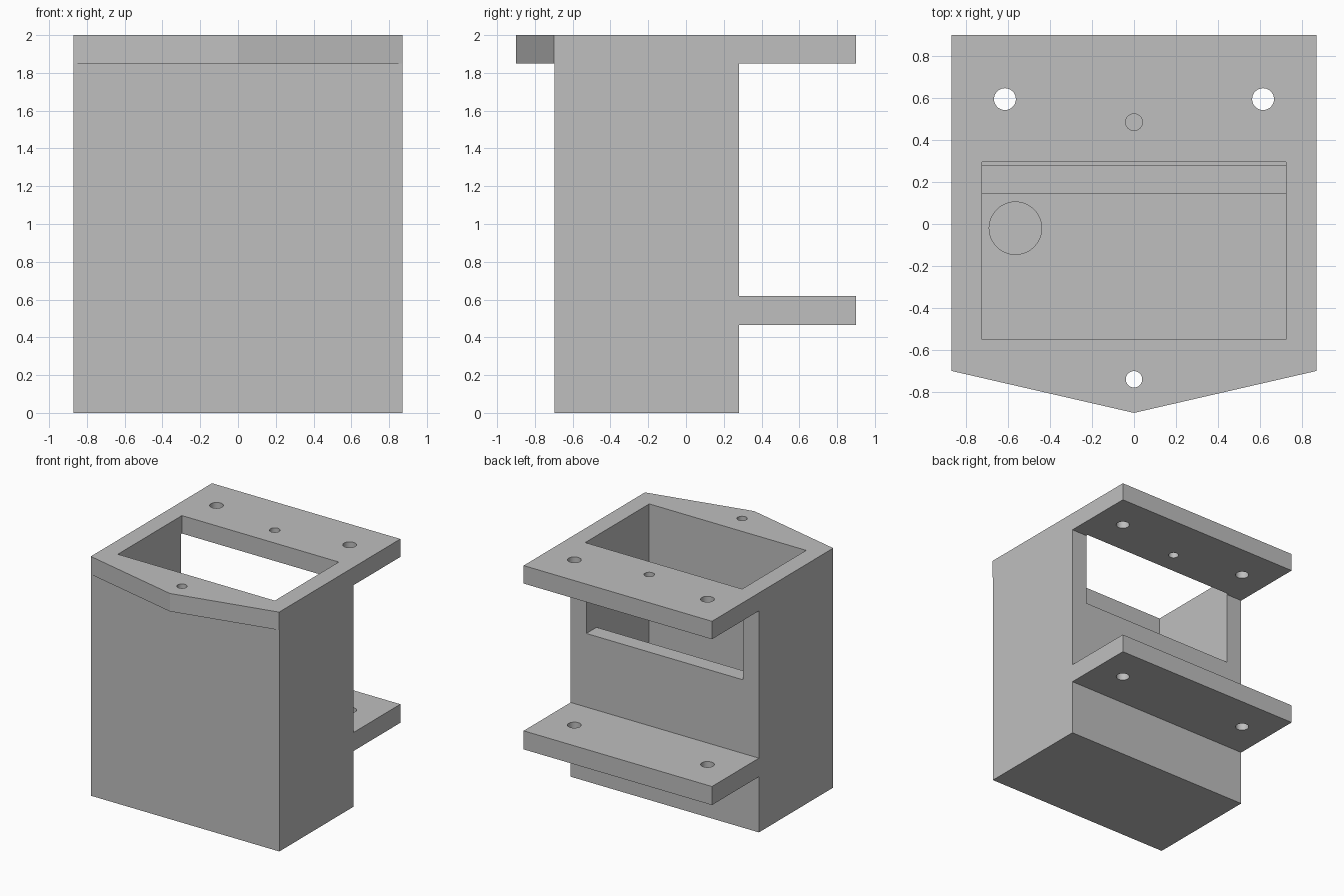
import bpy
import bmesh
from math import radians
from mathutils import Vector

old = bpy.data.objects.get("Cube")
if old:
    bpy.data.objects.remove(old, do_unlink=True)

# Main sizes
HALF_X = 0.87
FRONT, BACK, WALL_BACK = -0.697, 0.9, 0.28
PLATE_Z = 1.85
SHELF_BOTTOM, SHELF_TOP = 0.465, 0.62
SILL_Z = 1.235
FLOOR_Z = 0.15
CAVITY_X = 0.725

grey = bpy.data.materials.new("plain grey")
grey.use_nodes = True
colour = (0.52, 0.52, 0.52, 1)
grey.diffuse_color = colour
grey.node_tree.nodes["Principled BSDF"].inputs["Base Color"].default_value = colour


def finish(name, bm):
    bmesh.ops.recalc_face_normals(bm, faces=bm.faces[:])
    mesh = bpy.data.meshes.new(name)
    bm.to_mesh(mesh)
    bm.free()
    mesh.materials.append(grey)
    obj = bpy.data.objects.new(name, mesh)
    bpy.context.collection.objects.link(obj)
    return obj


def prism(name, points, offset):
    """Extrude a closed 3D outline by an offset."""
    bm = bmesh.new()
    face = bm.faces.new([bm.verts.new(p) for p in points])
    extruded = bmesh.ops.extrude_face_region(bm, geom=[face])["geom"]
    verts = [v for v in extruded if isinstance(v, bmesh.types.BMVert)]
    bmesh.ops.translate(bm, verts=verts, vec=Vector(offset))
    return finish(name, bm)


def side_cutter(name, profile, half_x):
    return prism(name, [(-half_x, y, z) for y, z in profile], (2 * half_x, 0, 0))


def block(name, y0, y1, z0, z1):
    return side_cutter(name, [(y0, z0), (y1, z0), (y1, z1), (y0, z1)], 1)


def drill(name, x, y, radius, z0, z1):
    bm = bmesh.new()
    bmesh.ops.create_cone(bm, cap_ends=True, segments=48, radius1=radius,
                          radius2=radius, depth=z1 - z0)
    bmesh.ops.translate(bm, verts=bm.verts[:], vec=(x, y, (z0 + z1) / 2))
    return finish(name, bm)


# Full plan outline with the pointed front
bracket = prism("bracket_housing", [
    (-HALF_X, BACK, 0), (-HALF_X, -0.7, 0), (0, -BACK, 0),
    (HALF_X, -0.7, 0), (HALF_X, BACK, 0)], (0, 0, 2))

cutters = [
    # Space under the pointed lip and around the rear flanges
    block("front_relief", -1, FRONT, -0.1, PLATE_Z),
    block("upper_rear_relief", WALL_BACK, 1, SHELF_TOP, PLATE_Z),
    block("lower_rear_relief", WALL_BACK, 1, -0.1, SHELF_BOTTOM),
    # Open box with the rear window above the sill
    side_cutter("cavity", [
        (-0.55, FLOOR_Z), (0.145, FLOOR_Z), (0.145, SILL_Z),
        (0.295, SILL_Z), (0.295, 2.1), (-0.55, 2.1)], CAVITY_X),
    # Round pocket in the floor
    drill("floor_pocket", -0.565, -0.02, 0.125, 0.07, 0.3),
    # Small holes through the top plate
    drill("front_hole", 0, -0.74, 0.039, 1.7, 2.1),
    drill("rear_hole", 0, 0.485, 0.04, 1.7, 2.1),
]
# Mounting holes through both flanges
for side in (-1, 1):
    cutters.append(drill("mounting_hole", side * 0.615, 0.595, 0.052, 0.3, 2.1))

bpy.ops.object.select_all(action="DESELECT")
bracket.select_set(True)
bpy.context.view_layer.objects.active = bracket
for cutter in cutters:
    cutter.hide_render = True
    cut = bracket.modifiers.new(cutter.name, "BOOLEAN")
    cut.operation = "DIFFERENCE"
    cut.solver = "EXACT"
    cut.object = cutter
    bpy.ops.object.modifier_apply(modifier=cut.name)
    bpy.data.objects.remove(cutter, do_unlink=True)

bpy.ops.object.shade_smooth_by_angle(angle=radians(12))
